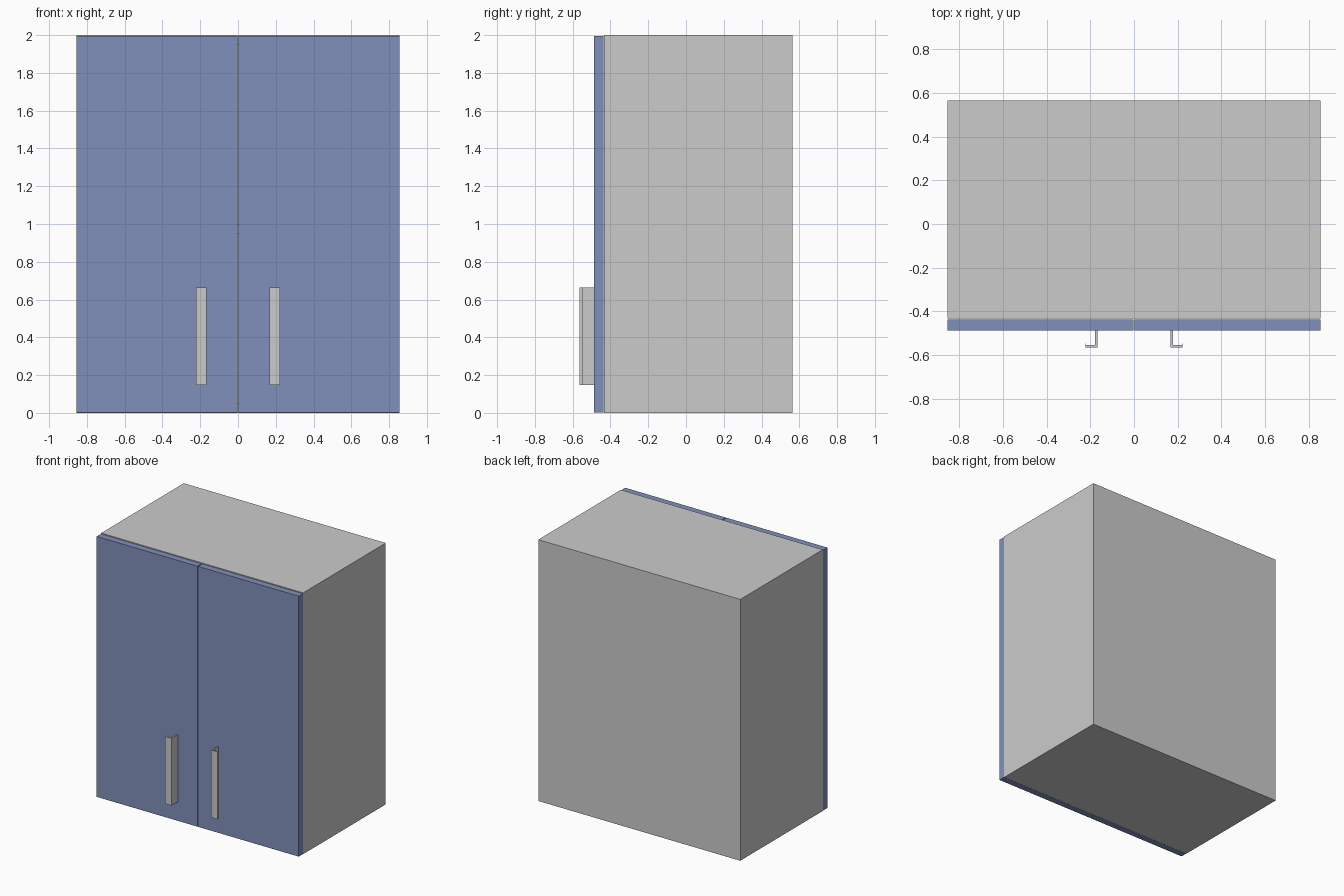
import bpy, bmesh

if "Cube" in bpy.data.objects:
    bpy.data.objects.remove(bpy.data.objects["Cube"])


def add_mesh(name, bm, mat=None):
    bmesh.ops.recalc_face_normals(bm, faces=bm.faces)
    mesh = bpy.data.meshes.new(name)
    bm.to_mesh(mesh)
    bm.free()
    obj = bpy.data.objects.new(name, mesh)
    bpy.context.collection.objects.link(obj)
    if mat:
        mesh.materials.append(mat)
    return obj


def extrude_profile(name, points, z0, z1, mat=None):
    """Extrude an xy outline upward from z0 to z1."""
    bm = bmesh.new()
    face = bm.faces.new([bm.verts.new((x, y, z0)) for x, y in points])
    top = bmesh.ops.extrude_face_region(bm, geom=[face])["geom"]
    verts = [g for g in top if isinstance(g, bmesh.types.BMVert)]
    bmesh.ops.translate(bm, vec=(0, 0, z1 - z0), verts=verts)
    return add_mesh(name, bm, mat)


def box(name, x0, x1, y0, y1, z0, z1, mat=None):
    return extrude_profile(name, [(x0, y0), (x1, y0), (x1, y1), (x0, y1)], z0, z1, mat)


blue = bpy.data.materials.new("door_blue")
blue.diffuse_color = (0.22, 0.28, 0.50, 1)
blue.use_nodes = True
blue.node_tree.nodes["Principled BSDF"].inputs["Base Color"].default_value = blue.diffuse_color

W, FRONT, BACK, H, T = 0.855, -0.433, 0.565, 2.0, 0.05
IN = W - T

# Carcass: back panel, floor, shelf and top between the two sides
box("back_panel", -IN, IN, BACK - 0.02, BACK, 0, H)
for name, z in (("bottom_panel", 0), ("shelf", 0.95), ("top_panel", H - T)):
    box(name, -IN, IN, FRONT, BACK - 0.02, z, z + T)

# Handle cross-section: stem, front plate and small return lip
handle = [(0.168, -0.487), (0.168, -0.565), (0.223, -0.565), (0.223, -0.548),
          (0.219, -0.548), (0.219, -0.555), (0.178, -0.555), (0.178, -0.487)]

# Mirrored sides, doors and handles
for side, s in (("left", -1), ("right", 1)):
    box(f"{side}_side_panel", s * IN, s * W, FRONT, BACK, 0, H)
    box(f"{side}_door", s * 0.003, s * W, -0.487, -0.437, 0.002, 1.995, blue)
    extrude_profile(f"{side}_handle", [(s * x, y) for x, y in handle], 0.148, 0.663)
